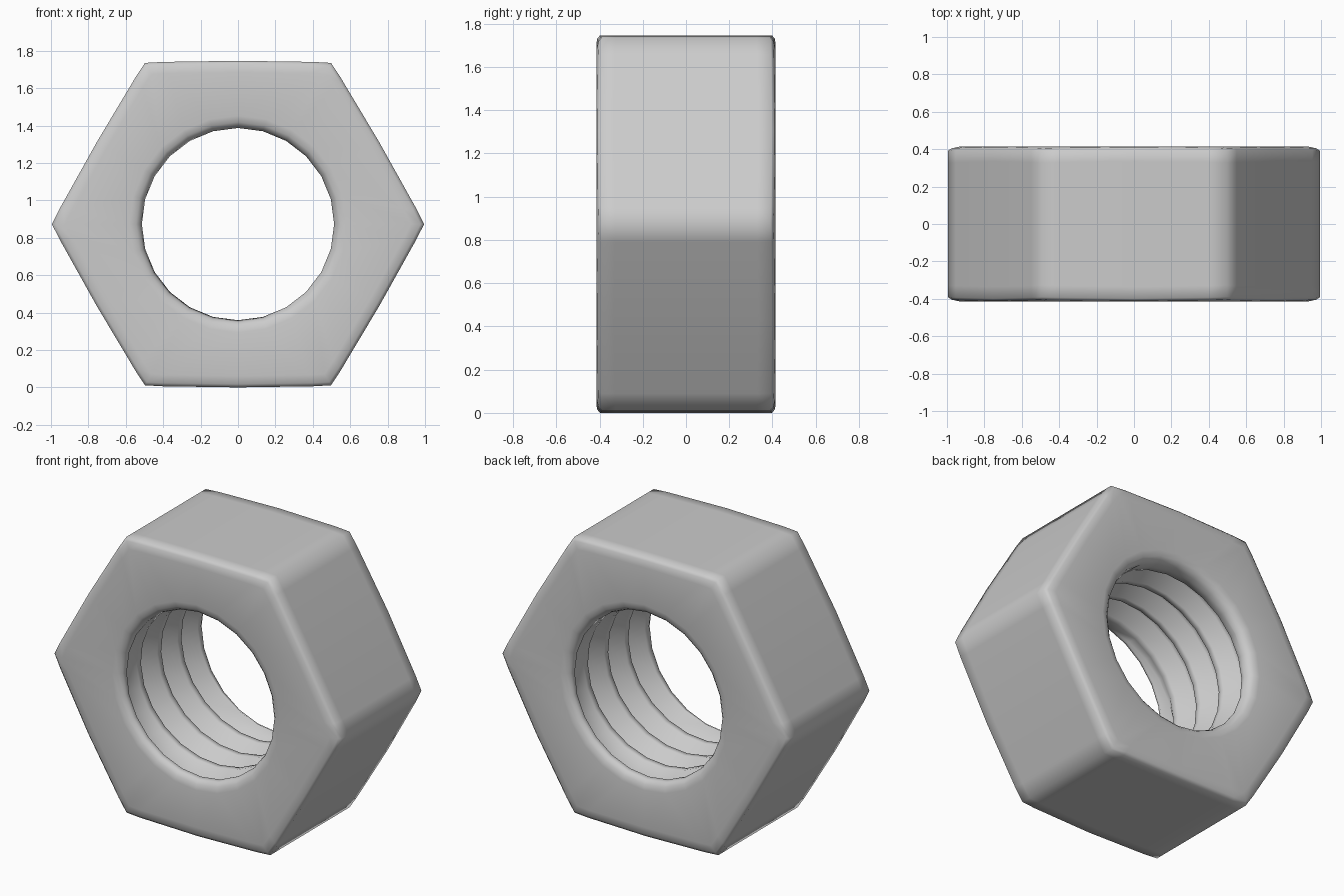
import bpy, bmesh
from math import cos, sin, pi, radians, ceil

if "Cube" in bpy.data.objects:
    bpy.data.objects.remove(bpy.data.objects["Cube"])

SEG = 24            # columns around the hole
ZC = 0.873          # height of the hole axis
HALF = 0.415        # half thickness
R_CREST, R_ROOT = 0.514, 0.60
PITCH, Y_END = 0.2, 0.365

bm = bmesh.new()


def vert(r, a, y):
    return bm.verts.new((r * cos(a), y, ZC + r * sin(a)))


def inner_angle(j):
    return 2 * pi * j / SEG


def outer(j):
    """Angle and radius on the hexagon; columns bunch up beside each corner."""
    off = (0, 5, 30, 55)[j % 4]
    apothem = 0.873 if off == 30 else 0.867
    r = 0.995 if off == 0 else apothem / cos(radians(off - 30))
    return radians(60 * (j // 4) + off), r


# Helical thread: each column is the thread profile shifted along the axis
profile = [(0.0, 0), (0.2, 0), (0.5, 1), (0.7, 1)]
M = len(profile)
N = M * (ceil((2 * Y_END + PITCH) / PITCH) + 1)
thread = []
for j in range(SEG):
    col = []
    for k in range(N + 1):
        u, depth = profile[k % M]
        y = -Y_END - PITCH + PITCH * (k // M + u + j / SEG)
        y = max(-Y_END, min(Y_END, y))
        fade = min(1, (Y_END - abs(y)) / 0.06)
        col.append(vert(R_CREST + (R_ROOT - R_CREST) * depth * fade, inner_angle(j), y))
    thread.append(col)
for j in range(SEG):
    n = (j + 1) % SEG
    shift = M if n == 0 else 0
    for k in range(N):
        a, b = min(k + shift, N), min(k + 1 + shift, N)
        quad = [thread[j][k], thread[j][k + 1], thread[n][b]]
        if a != b:
            quad.append(thread[n][a])
        bm.faces.new(quad)

# Countersink, chamfered faces and hexagonal sides
rings = []


def add_half(s):
    half = [[vert(r, inner_angle(j), s * y) for j in range(SEG)]
            for r, y in ((R_CREST, Y_END), (0.525, 0.39), (0.545, 0.408), (0.58, HALF))]
    for scale, drop in ((0.93, 0.0), (0.98, 0.003), (1.0, 0.017), (1.0, 0.08)):
        ring = []
        for j in range(SEG):
            a, r = outer(j)
            slope = 0.06 * max(0, r - 0.873) if drop else 0
            ring.append(vert(r * scale, a, s * (HALF - drop - slope)))
        half.append(ring)
    return half


rings = add_half(1) + add_half(-1)[::-1]
for r0, r1 in zip(rings, rings[1:]):
    for j in range(SEG):
        n = (j + 1) % SEG
        bm.faces.new((r0[j], r0[n], r1[n], r1[j]))

bmesh.ops.remove_doubles(bm, verts=bm.verts, dist=0.0005)
bmesh.ops.recalc_face_normals(bm, faces=bm.faces)
for f in bm.faces:
    f.smooth = True

mesh = bpy.data.meshes.new("hex_nut")
bm.to_mesh(mesh)
bm.free()
nut = bpy.data.objects.new("hex_nut", mesh)
bpy.context.collection.objects.link(nut)
